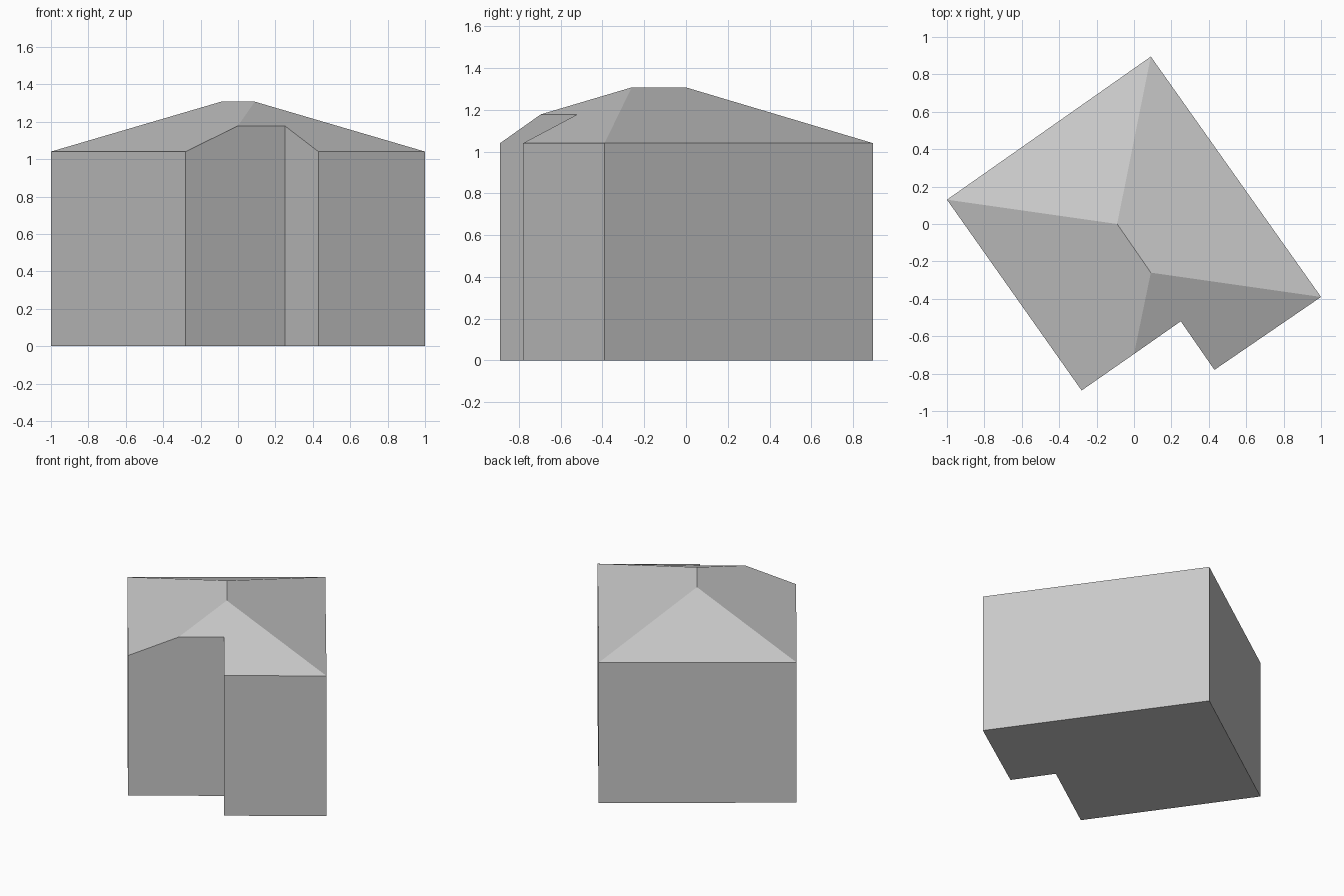
import bpy
import bmesh
from mathutils import Vector

cube = bpy.data.objects.get("Cube")
if cube:
    bpy.data.objects.remove(cube, do_unlink=True)

EAVE, STEP, RIDGE = 1.04, 1.178, 1.307

# Plain grey material
grey = bpy.data.materials.new("plain_grey")
grey.use_nodes = True
colour = (0.58, 0.58, 0.58, 1)
grey.diffuse_color = colour
grey.node_tree.nodes["Principled BSDF"].inputs["Base Color"].default_value = colour

# Plan corners with the height of the wall top above each
top_points = {
    "west": (-1, 0.13, EAVE),
    "south": (-0.28, -0.89, EAVE),
    "hip_end": (0.0, -0.695, STEP),
    "notch": (0.25, -0.52, STEP),
    "south_east": (0.43, -0.78, EAVE),
    "east": (1, -0.39, EAVE),
    "north": (0.09, 0.895, EAVE),
}
ridge_points = {
    "ridge_back": (-0.09, 0.0, RIDGE),
    "ridge_front": (0.09, -0.26, RIDGE),
}

bm = bmesh.new()
top = {n: bm.verts.new(p) for n, p in (top_points | ridge_points).items()}
base = {n: bm.verts.new((p[0], p[1], 0)) for n, p in top_points.items() if n != "hip_end"}

# Walls: one flat face per side, the gabled one also takes the hip end
corners = list(base)
for a, b in zip(corners, corners[1:] + corners[:1]):
    upper = [top[b], top[a]]
    if (a, b) == ("south", "notch"):
        upper.insert(1, top["hip_end"])
    bm.faces.new([base[a], base[b]] + upper)

# Floor
bm.faces.new([base[n] for n in reversed(corners)])

# Hipped roof: two long slopes and two hip ends
for slope in (
    "west south hip_end ridge_front ridge_back",
    "hip_end notch south_east east ridge_front",
    "east north ridge_back ridge_front",
    "north west ridge_back",
):
    bm.faces.new([top[n] for n in slope.split()])

bmesh.ops.recalc_face_normals(bm, faces=bm.faces)
mesh = bpy.data.meshes.new("hip_roof_building")
bm.to_mesh(mesh)
bm.free()
mesh.materials.append(grey)
building = bpy.data.objects.new("hip_roof_building", mesh)
bpy.context.collection.objects.link(building)
